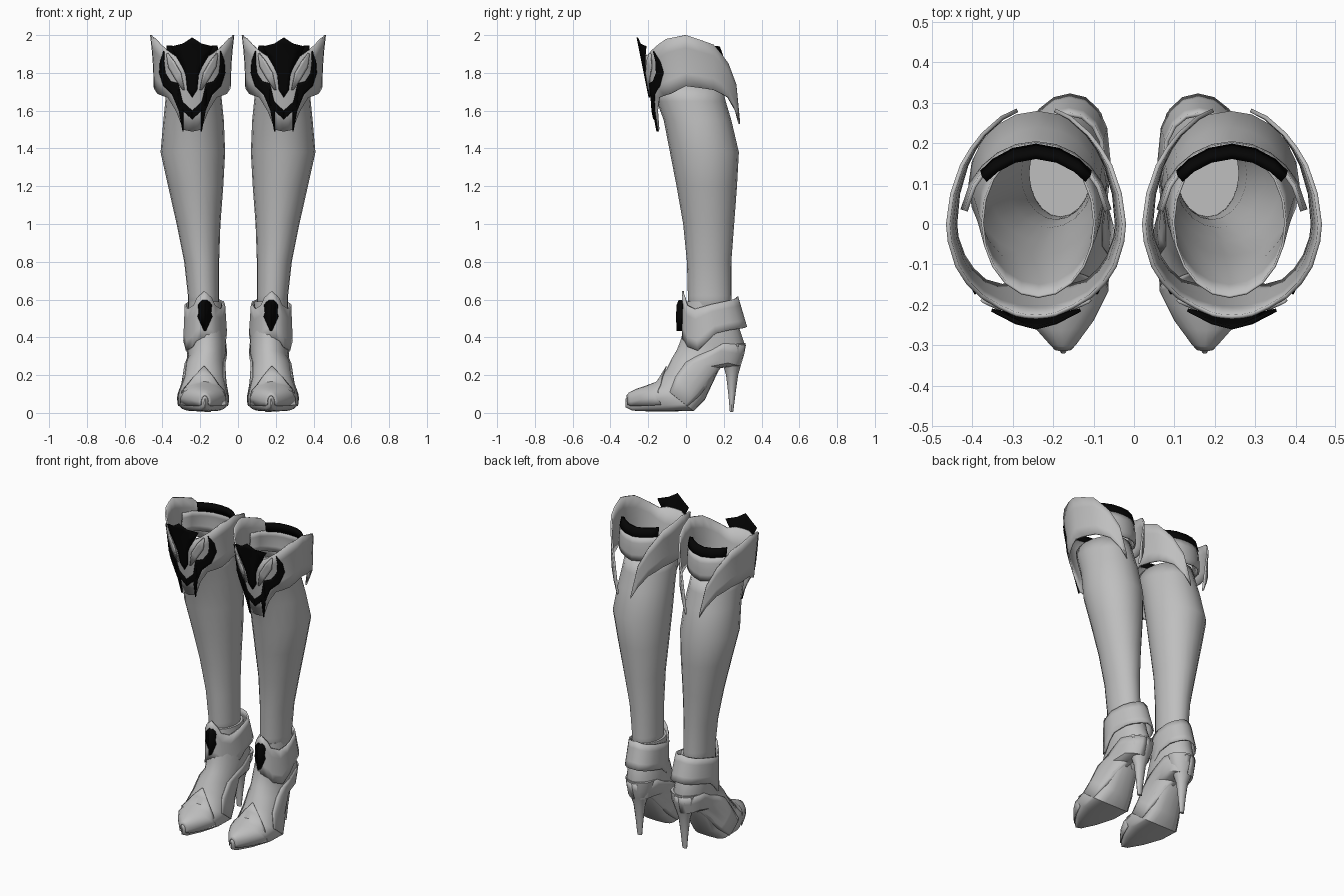
import bpy, bmesh, math
from math import sin, cos, pi, radians, sqrt

if "Cube" in bpy.data.objects:
    bpy.data.objects.remove(bpy.data.objects["Cube"])


def material(name, v):
    m = bpy.data.materials.new(name)
    m.diffuse_color = (v, v, v, 1)
    m.use_nodes = True
    m.node_tree.nodes["Principled BSDF"].inputs["Base Color"].default_value = m.diffuse_color
    return m


GREY = material("grey leather", 0.52)
BLACK = material("black trim", 0.0015)


def grid(name, rows, mat, thick=0.0, closed=False, caps=False, offset=0):
    """Skin rows of points, mirror to the other leg."""
    bm = bmesh.new()
    vs = [[bm.verts.new(p) for p in r] for r in rows]
    n = len(rows[0])
    for a, b in zip(vs, vs[1:]):
        for i in range(n if closed else n - 1):
            j = (i + 1) % n
            bm.faces.new((a[i], a[j], b[j], b[i]))
    if caps:
        bm.faces.new(vs[0])
        bm.faces.new(vs[-1])
    bmesh.ops.remove_doubles(bm, verts=bm.verts, dist=0.0005)
    bmesh.ops.recalc_face_normals(bm, faces=bm.faces)
    me = bpy.data.meshes.new(name)
    bm.to_mesh(me)
    bm.free()
    me.materials.append(mat)
    ob = bpy.data.objects.new(name, me)
    bpy.context.collection.objects.link(ob)
    bpy.ops.object.select_all(action='DESELECT')
    ob.select_set(True)
    bpy.context.view_layer.objects.active = ob
    bpy.ops.object.shade_smooth_by_angle(angle=radians(35))
    if thick:
        s = ob.modifiers.new("thickness", 'SOLIDIFY')
        s.thickness, s.offset = thick, offset
    ob.modifiers.new("pair", 'MIRROR').use_mirror_merge = False
    return ob


def lerp(table, t):
    """Interpolate rows of a table keyed by its first column."""
    for a, b in zip(table, table[1:]):
        if t <= b[0]:
            break
    k = max(0, min(1, (t - a[0]) / (b[0] - a[0])))
    return [p + (q - p) * k for p, q in zip(a[1:], b[1:])]


def steps(a, b, n):
    return [a + (b - a) * i / n for i in range(n + 1)]


# ---- shaft: z, x min, x max, y min, y max
SHAFT = [(.45, .10, .265, .02, .24), (.62, .10, .265, .01, .24), (.8, .10, .285, .005, .24),
         (1.0, .093, .325, -.015, .255), (1.2, .078, .37, -.05, .27), (1.38, .068, .41, -.085, .28),
         (1.55, .075, .395, -.118, .24), (1.65, .085, .385, -.155, .21), (1.73, .095, .378, -.183, .19)]
rows = []
for z, x0, x1, y0, y1 in SHAFT:
    rows.append([((x0 + x1) / 2 + (x1 - x0) / 2 * cos(2 * pi * i / 20),
                  (y0 + y1) / 2 + (y1 - y0) / 2 * sin(2 * pi * i / 20), z) for i in range(20)])
grid("shaft", rows, GREY, .006, closed=True, offset=-1)

# ---- foot: section number, front y z, back y z, centre x, half width, squareness of the sole
FOOT = [(0, 0, .59, .25, .59, .175, .088, 1), (1, -.008, .46, .285, .44, .172, .1, 1),
        (2, -.03, .38, .315, .35, .165, .103, 1), (3, -.05, .33, .285, .25, .165, .1, .9),
        (4, -.08, .28, .18, .24, .175, .103, .8), (5, -.105, .23, .1, .07, .18, .115, .65),
        (6, -.15, .16, .04, .01, .185, .132, .5), (7, -.2, .14, -.08, .008, .184, .122, .5),
        (8, -.26, .12, -.2, .008, .18, .075, .5), (9, -.30, .10, -.285, .012, .176, .028, .6),
        (10, -.32, .075, -.32, .03, .175, .004, 1)]


def foot_point(u, a, grow=0.0):
    fy, fz, by, bz, cx, hw, e = lerp(FOOT, u)
    c, s = cos(a), sin(a)
    if c < 0:                       # flatten the sole side
        c = -abs(c) ** e
        s = math.copysign(abs(s) ** e, s)
    dy, dz = (fy - by) / 2, (fz - bz) / 2
    k = 1 + grow / max(sqrt(dy * dy + dz * dz), .03)
    return (cx + (hw + grow) * s, (fy + by) / 2 + dy * c * k, max(.004, (fz + bz) / 2 + dz * c * k))


grid("foot", [[foot_point(u, 2 * pi * i / 24) for i in range(24)] for u in range(11)],
     GREY, closed=True, caps=True)

# pointed toe cap, and heel panel wrapping back from the sides
CAP = [(4.75, .02), (5.5, .4), (6, .65), (6.6, 1.0), (7.2, 1.75), (9.6, 1.8)]
grid("toe_cap", [[foot_point(u, lerp(CAP, u)[0] * t, .006) for t in steps(-1, 1, 12)]
                 for u in (4.75, 5.5, 6, 6.6, 7.2, 8, 9, 9.6)], GREY, .005)
PANEL = [(1.9, 1.9, pi), (3, 1.24, pi), (4, 1.18, pi), (5, 1.05, 2.2), (6, 1.25, 2.0)]
for side, label in ((1, "outer"), (-1, "inner")):
    grid(label + "_heel_panel",
         [[foot_point(u, side * a, .003) for a in steps(*lerp(PANEL, u), 6)]
          for u in (1.9, 2.4, 3, 4, 5, 6)], GREY, .004)

# ---- stiletto heel: z, y min, y max, half width
HEEL = [(.37, .15, .315, .092), (.31, .175, .308, .08), (.26, .195, .293, .058), (.2, .212, .276, .036),
        (.1, .224, .262, .024), (.005, .232, .25, .016)]
grid("heel", [[(.16 + w * cos(pi * i / 6), (a + b) / 2 + (b - a) / 2 * sin(pi * i / 6), z)
               for i in range(12)] for z, a, b, w in HEEL], GREY, closed=True, caps=True)


def wrap(name, cols, angles, shape, mat, thick, n=4):
    """Upright sheet around the leg: cols hold angle, bottom z, top z; symmetric about the front."""
    full = [(a, a) for a in reversed(angles)] + [(a, 180 - a - 360) for a in angles[1:]]
    if angles[0] > -90:
        full = [(a, a) for a in angles] + [(a, 180 - a) for a in reversed(angles)]
    out = []
    for key, a in full:
        zb, zt = lerp(cols, key)
        out.append([(*shape(z, radians(a)), z) for z in steps(zb, zt, n)])
    return grid(name, out, mat, thick)


# ---- ankle band with raised tongue
def ankle(z, a):
    k = (z - .46) / .15
    cy, ry = .15 - .022 * k, .167 - .022 * k
    y = cy + ry * sin(a)
    return .178 - .09 * max(0, y - .1) + (.108 - .008 * k) * cos(a), y


BAND = [(-90, .40, .645), (-68, .38, .61), (-58, .35, .57), (-35, .33, .55), (0, .42, .575),
        (30, .44, .59), (90, .455, .615)]
wrap("ankle_band", BAND, [-90, -78, -68, -58, -35, -15, 0, 30, 50, 70, 90], ankle, GREY, .01)

# ---- knee cuff, open at the back with two pointed wings
def knee_r(z):
    k = (z - 1.73) / .27
    return .2 + .018 * max(k, 0) ** 2 + .012 * min(k, 0), .15 + .2 * (z - 1.5)


def cuff(z, a):
    rx, ry = knee_r(z)
    return .2425 + rx * cos(a), (.29 if sin(a) > 0 else ry) * sin(a)


CUFF = [(-90, 1.49, 1.9), (-76, 1.5, 1.9), (-64, 1.6, 1.89), (-50, 1.67, 1.92), (-25, 1.69, 1.98),
        (0, 1.73, 2.0), (30, 1.71, 1.95), (50, 1.67, 1.85), (65, 1.6, 1.74), (76, 1.53, 1.55)]
wrap("knee_cuff", CUFF, [-90, -83, -76, -64, -50, -37, -25, -10, 0, 15, 30, 40, 50, 65, 76],
     cuff, GREY, .01)

# ---- strap across the back of the knee with dark rim
def strap(z, a):
    k = max(0, (z - 1.8) / .14)
    return .2425 + (.185 - .012 * k) * cos(a), (.2 - .032 * k * k) * sin(a)


wrap("back_strap", [(0, 1.78, 1.9), (90, 1.73, 1.88)], [10, 30, 45, 60, 75, 90], strap, GREY, .01)
wrap("back_rim", [(0, 1.9, 1.95), (90, 1.88, 1.935)], [42, 55, 72, 90], strap, BLACK, .02, 2)


# ---- ornaments lying on the cuff front, given by two edges of (x offset, z)
def ornament(name, left, right, mat, lift):
    out = []
    for (xa, za), (xb, zb) in zip(left, right):
        row = []
        for t in steps(0, 1, 4):
            x, z = xa + (xb - xa) * t, za + (zb - za) * t
            rx, ry = knee_r(z)
            row.append((.2425 + x, -ry * sqrt(max(0, 1 - (x / rx) ** 2)) - lift, z))
        out.append(row)
    grid(name, out, mat, .008)


CREST = [(0, 1.987), (.05, 1.955), (.11, 1.94), (.085, 1.89), (.05, 1.83), (.034, 1.79),
         (.026, 1.71), (0, 1.67)]
ornament("crest", [(-x, z) for x, z in CREST], CREST, BLACK, .01)
HORN_OUT = [(.15, 1.915), (.168, 1.86), (.172, 1.80), (.15, 1.73), (.105, 1.685), (.07, 1.6), (.05, 1.49)]
HORN_IN = [(.148, 1.91), (.15, 1.86), (.143, 1.80), (.115, 1.755), (.075, 1.745), (.048, 1.63), (.046, 1.49)]
VEE_LOW = [(.075, 1.64), (.05, 1.6), (0, 1.555)]
VEE_TOP = [(.075, 1.72), (.05, 1.645), (0, 1.6)]
PETAL_OUT = [(.135, 1.9), (.125, 1.83), (.09, 1.77), (.05, 1.71)]
PETAL_IN = [(.13, 1.905), (.095, 1.86), (.06, 1.80), (.04, 1.71)]
for s, label in ((1, "outer"), (-1, "inner")):
    for part, a, b, mat, lift in (("horn", HORN_OUT, HORN_IN, BLACK, .009),
                                  ("chevron", VEE_LOW, VEE_TOP, BLACK, .009),
                                  ("petal", PETAL_OUT, PETAL_IN, GREY, .012)):
        ornament(label + "_" + part, [(s * x, z) for x, z in a], [(s * x, z) for x, z in b], mat, lift)

# ---- dark gem on the ankle tongue: z, half width, y
GEM = [(.595, .015, -.035), (.57, .034, -.045), (.53, .03, -.047), (.51, .036, -.048), (.435, .002, -.045)]
grid("ankle_gem", [[(.175 - w, y + .025, z), (.175, y, z), (.175 + w, y + .025, z)] for z, w, y in GEM],
     BLACK, .01)
